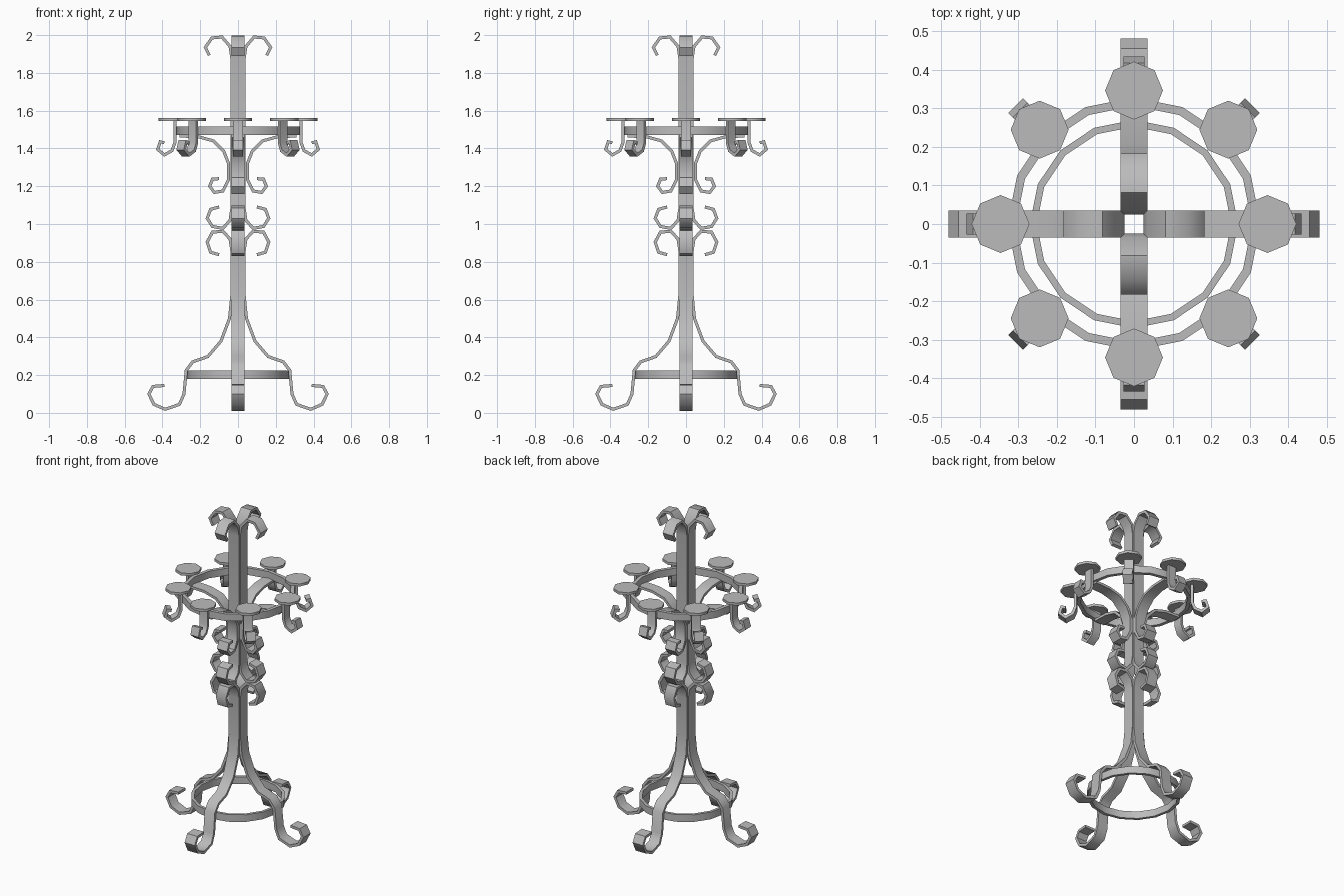
import bpy, bmesh, math
from mathutils import Matrix

if "Cube" in bpy.data.objects:
    bpy.data.objects.remove(bpy.data.objects["Cube"])

iron = bpy.data.materials.new("grey iron")
iron.diffuse_color = (0.5, 0.5, 0.5, 1)
iron.use_nodes = True
iron.node_tree.nodes["Principled BSDF"].inputs["Base Color"].default_value = iron.diffuse_color


def finish(bm, name, angle=50):
    bmesh.ops.recalc_face_normals(bm, faces=bm.faces)
    me = bpy.data.meshes.new(name)
    bm.to_mesh(me)
    bm.free()
    me.materials.append(iron)
    ob = bpy.data.objects.new(name, me)
    bpy.context.collection.objects.link(ob)
    bpy.ops.object.select_all(action='DESELECT')
    ob.select_set(True)
    bpy.context.view_layer.objects.active = ob
    bpy.ops.object.shade_smooth_by_angle(angle=math.radians(angle))
    return ob


def offset(pts, d):
    """Mitred parallel copy of an open path."""
    out = []
    for i, p in enumerate(pts):
        a, b = pts[max(i - 1, 0)], pts[min(i + 1, len(pts) - 1)]
        n = []
        for s, e in ((a, p), (p, b)):
            l = math.hypot(e[0] - s[0], e[1] - s[1])
            if l > 0:
                n.append((-(e[1] - s[1]) / l, (e[0] - s[0]) / l))
        nx, ny = sum(v[0] for v in n), sum(v[1] for v in n)
        l = math.hypot(nx, ny)
        nx, ny = nx / l, ny / l
        k = d / max(0.5, nx * n[0][0] + ny * n[0][1])
        out.append((p[0] + nx * k, p[1] + ny * k))
    return out


def strips(name, pts, width, count, thick=0.016):
    """Flat bar bent along a radius/height path, repeated round the axis."""
    bm = bmesh.new()
    sides = offset(pts, thick / 2), offset(pts, -thick / 2)
    for c in range(count):
        rot = Matrix.Rotation(2 * math.pi * c / count, 4, 'Z')
        rows = []
        for p, q in zip(*sides):
            rows.append([bm.verts.new(rot @ Matrix.Translation((r, y, z)).translation)
                         for r, y, z in ((p[0], -width / 2, p[1]), (p[0], width / 2, p[1]),
                                         (q[0], width / 2, q[1]), (q[0], -width / 2, q[1]))])
        for a, b in zip(rows, rows[1:]):
            for k in range(4):
                bm.faces.new((a[k], a[(k + 1) % 4], b[(k + 1) % 4], b[k]))
        bm.faces.new(rows[0])
        bm.faces.new(rows[-1])
    return finish(bm, name)


def ring(name, r0, r1, z0, z1, n=16):
    bm = bmesh.new()
    rows = []
    for i in range(n):
        c, s = math.cos(2 * math.pi * i / n), math.sin(2 * math.pi * i / n)
        rows.append([bm.verts.new((r * c, r * s, z))
                     for r, z in ((r0, z0), (r1, z0), (r1, z1), (r0, z1))])
    for i in range(n):
        a, b = rows[i], rows[(i + 1) % n]
        for k in range(4):
            bm.faces.new((a[k], a[(k + 1) % 4], b[(k + 1) % 4], b[k]))
    return finish(bm, name)


# scrolled legs
strips("legs", [(0.39, 0.145), (0.45, 0.14), (0.472, 0.10), (0.445, 0.045), (0.385, 0.019),
                (0.31, 0.045), (0.286, 0.10), (0.274, 0.225), (0.24, 0.27), (0.16, 0.298),
                (0.09, 0.38), (0.045, 0.50), (0.033, 0.62), (0.033, 0.86), (0.042, 0.92),
                (0.08, 0.962), (0.135, 0.957), (0.163, 0.905), (0.145, 0.85), (0.10, 0.838)],
       0.07, 4)

# central post bars, scrolled at both ends
strips("post_bars", [(0.10, 1.09), (0.145, 1.078), (0.163, 1.03), (0.135, 0.987), (0.08, 0.977),
                     (0.042, 1.02), (0.033, 1.08), (0.033, 1.88), (0.042, 1.94), (0.085, 1.99),
                     (0.138, 1.985), (0.173, 1.935), (0.152, 1.893)], 0.07, 4)

# arms carrying the upper ring
strips("arms", [(0.10, 1.24), (0.135, 1.238), (0.15, 1.20), (0.125, 1.167), (0.08, 1.175),
                (0.05, 1.235), (0.05, 1.32), (0.075, 1.385), (0.13, 1.44), (0.21, 1.462),
                (0.31, 1.466)], 0.07, 4)

# hoops
ring("lower_ring", 0.252, 0.27, 0.18, 0.225)
ring("upper_ring", 0.306, 0.328, 1.47, 1.515)

# candle holders: hooked brackets and octagonal plates
strips("plate_brackets", [(0.334, 1.548), (0.334, 1.43), (0.35, 1.388), (0.39, 1.366),
                          (0.425, 1.395), (0.412, 1.435), (0.39, 1.43)], 0.055, 8)
bm = bmesh.new()
for i in range(8):
    a = math.pi * i / 4
    bmesh.ops.create_cone(bm, cap_ends=True, segments=8, radius1=0.075, radius2=0.075, depth=0.016,
                          matrix=Matrix.Translation((0.346 * math.cos(a), 0.346 * math.sin(a), 1.553))
                          @ Matrix.Rotation(0, 4, 'Z'))
finish(bm, "candle_plates")
